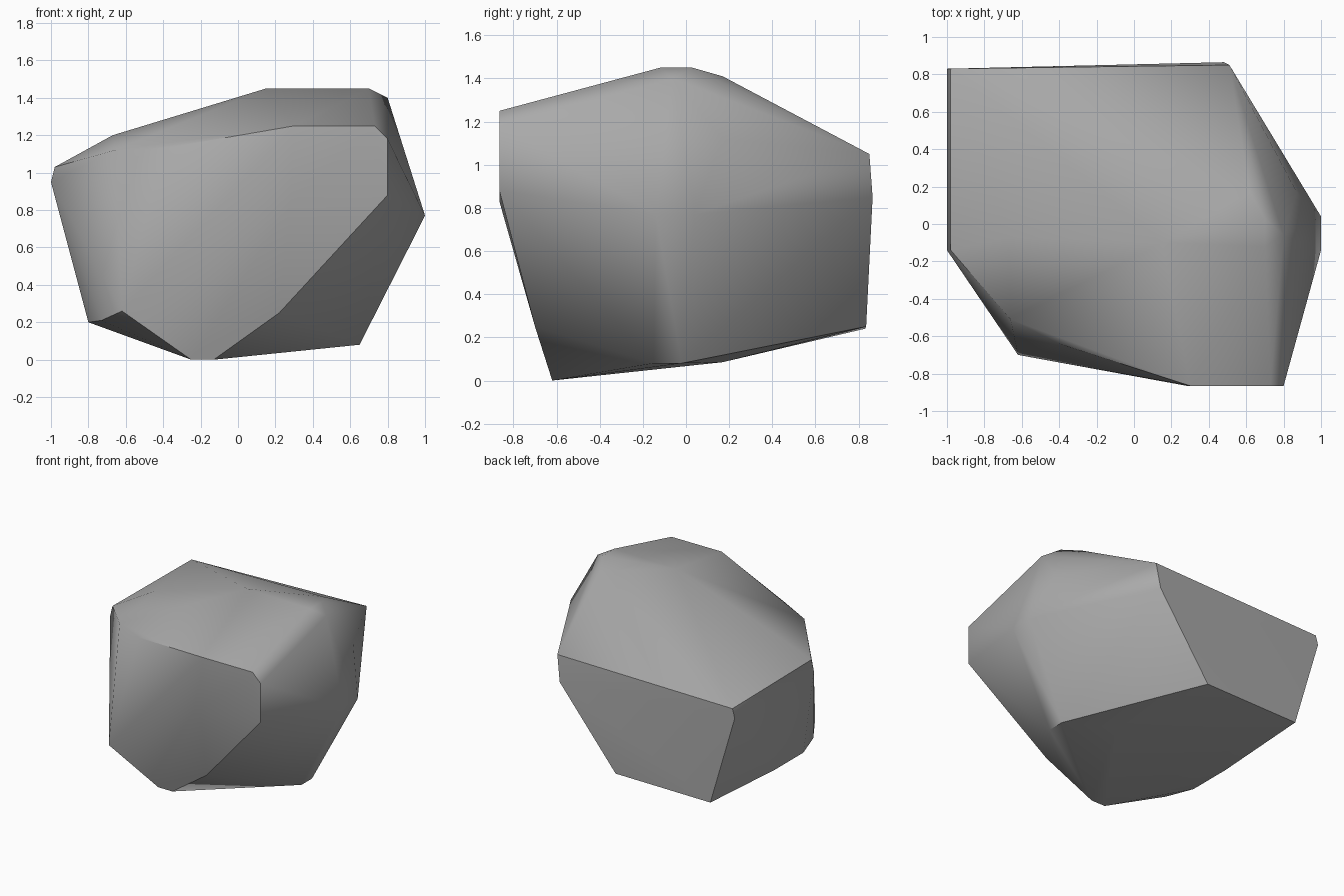
import bpy
import bmesh
import math
from mathutils import Vector

# Remove the default cube only
default_cube = bpy.data.objects.get("Cube")
if default_cube:
    bpy.data.objects.remove(default_cube, do_unlink=True)


def flat_material(name, colour):
    material = bpy.data.materials.new(name)
    material.use_nodes = True
    material.diffuse_color = colour
    shader = material.node_tree.nodes["Principled BSDF"]
    shader.inputs["Base Color"].default_value = colour
    shader.inputs["Roughness"].default_value = 0.9
    return material


def hull_object(name, corners, material):
    """Wrap corner points in a convex skin and merge nearly coplanar faces."""
    bm = bmesh.new()
    for corner in corners:
        bm.verts.new(Vector(corner))
    result = bmesh.ops.convex_hull(bm, input=bm.verts[:])
    spare = {g for g in result["geom_interior"] + result["geom_unused"]
             if isinstance(g, bmesh.types.BMVert)}
    bmesh.ops.delete(bm, geom=list(spare), context="VERTS")
    bmesh.ops.dissolve_limit(bm, angle_limit=math.radians(2),
                             verts=bm.verts[:], edges=bm.edges[:])
    bmesh.ops.recalc_face_normals(bm, faces=bm.faces[:])
    mesh = bpy.data.meshes.new(name)
    bm.to_mesh(mesh)
    bm.free()
    mesh.materials.append(material)
    obj = bpy.data.objects.new(name, mesh)
    bpy.context.collection.objects.link(obj)
    return obj


# Crest of the boulder
crest = [(0.15, -0.1, 1.45), (0.7, -0.12, 1.45), (0.7, 0.03, 1.45),
         (0.8, -0.06, 1.4), (0.62, 0.17, 1.41), (-0.67, -0.07, 1.2)]

# Steep front facet
front = [(0.3, -0.865, 1.25), (0.73, -0.865, 1.25), (0.8, -0.865, 1.18),
         (0.8, -0.865, 0.88), (0.28, -0.865, 0.83), (0.22, -0.7, 0.25),
         (-0.4, -0.64, 1.13), (-0.66, -0.51, 1.12), (-0.62, -0.7, 0.26)]

# Back facet with its softened upper edge
back = [(0.51, 0.85, 1.05), (0.48, 0.865, 0.85), (0.02, 0.835, 0.25),
        (-0.79, 0.83, 0.24), (-1, 0.83, 0.95), (-0.98, 0.83, 1.02)]

# Pointed left end and blunt right end
ends = [(1, -0.14, 0.77), (1, 0.04, 0.77), (0.87, 0.17, 1.12),
        (-1, -0.14, 0.95), (-0.98, -0.14, 1.03)]

# Tilted underside
base = [(-0.25, -0.62, 0), (-0.13, -0.62, 0), (0.65, -0.15, 0.08),
        (0.65, -0.02, 0.08), (0.3, 0.17, 0.085), (-0.8, -0.3, 0.2),
        (-0.8, 0.05, 0.2), (-0.73, -0.52, 0.21)]

stone = flat_material("stone_grey", (0.4, 0.4, 0.4, 1))
boulder = hull_object("boulder", crest + front + back + ends + base, stone)

# Soft shading across gentle creases, crisp on strong ones
bpy.ops.object.select_all(action="DESELECT")
boulder.select_set(True)
bpy.context.view_layer.objects.active = boulder
bpy.ops.object.shade_smooth_by_angle(angle=math.radians(40))
